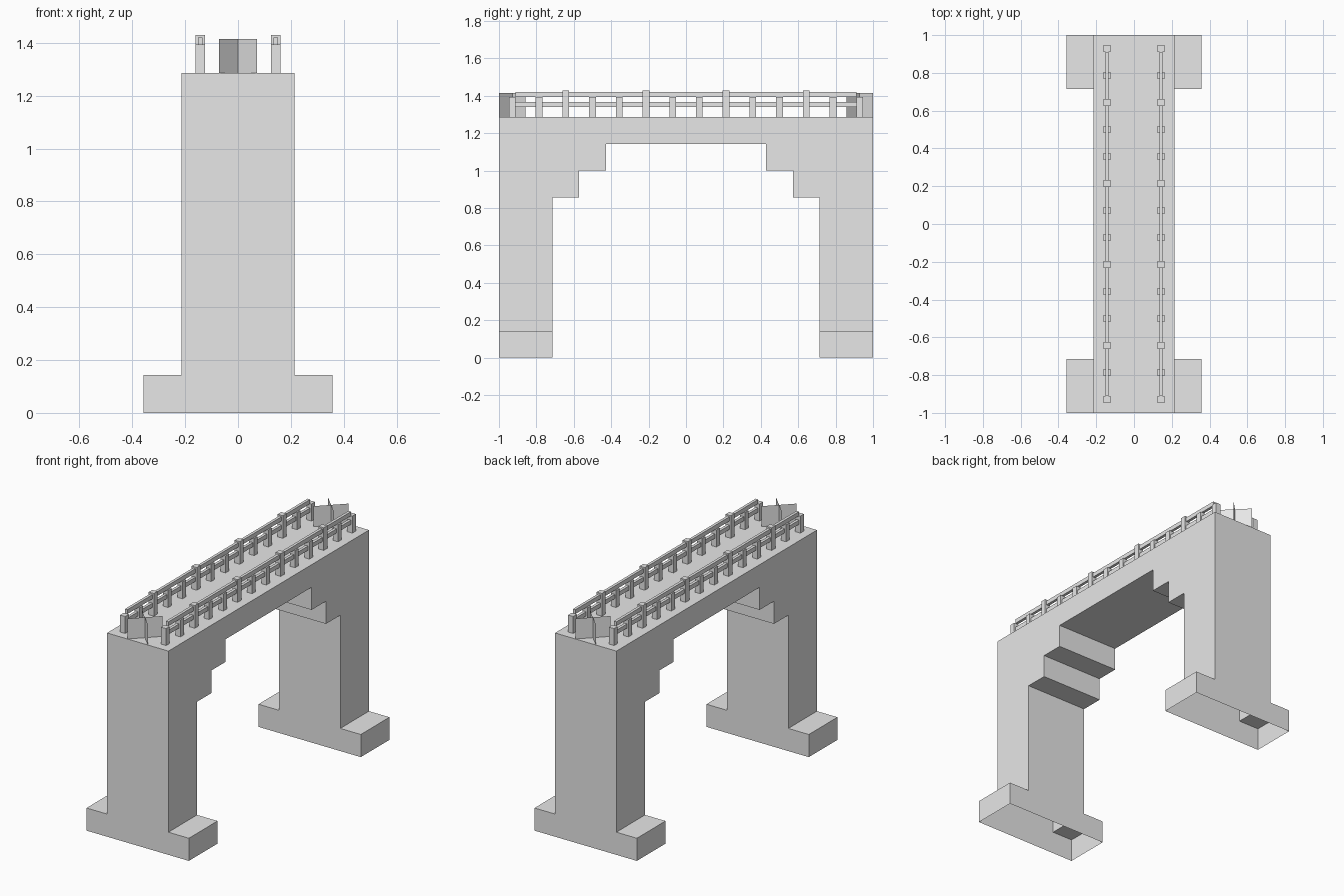
import bpy, bmesh
from mathutils import Vector

if "Cube" in bpy.data.objects:
    bpy.data.objects.remove(bpy.data.objects["Cube"])

U = 1 / 7          # one block of the design grid
DECK = 9 * U       # height of the walkway

stone = bpy.data.materials.new("light grey")
stone.diffuse_color = (0.8, 0.8, 0.8, 1)
stone.use_nodes = True
stone.node_tree.nodes["Principled BSDF"].inputs["Base Color"].default_value = stone.diffuse_color


def finish(name, bm):
    me = bpy.data.meshes.new(name)
    bm.to_mesh(me)
    bm.free()
    me.materials.append(stone)
    ob = bpy.data.objects.new(name, me)
    bpy.context.collection.objects.link(ob)
    return ob


def prism(name, points, direction, is_open):
    """Extrude a closed profile and drop the faces that are left open."""
    bm = bmesh.new()
    face = bm.faces.new([bm.verts.new(p) for p in points])
    ext = bmesh.ops.extrude_face_region(bm, geom=[face], use_keep_orig=True)
    moved = [g for g in ext["geom"] if isinstance(g, bmesh.types.BMVert)]
    bmesh.ops.translate(bm, vec=Vector(direction), verts=moved)
    bmesh.ops.recalc_face_normals(bm, faces=bm.faces[:])
    gone = [f for f in bm.faces if is_open(f.calc_center_median())]
    bmesh.ops.delete(bm, geom=gone, context='FACES')
    return finish(name, bm)


def add_box(bm, lo, hi):
    verts = bmesh.ops.create_cube(bm, size=1)["verts"]
    for v in verts:
        v.co = [(l + h) / 2 + c * (h - l) for l, h, c in zip(lo, hi, v.co)]


# Bridge body: stepped arch profile, hollow and open where it meets the feet
half = [(7, 9), (7, 1), (5, 1), (5, 6), (4, 6), (4, 7), (3, 7), (3, 8)]
outline = half + [(-y, z) for y, z in reversed(half)]
prism("bridge_body", [(-1.5 * U, y * U, z * U) for y, z in outline],
      (3 * U, 0, 0), lambda c: abs(c.z - U) < 1e-4)

# Wide feet, open underneath and into the legs
foot = [(-2.5, 0), (2.5, 0), (2.5, 1), (1.5, 1), (-1.5, 1), (-2.5, 1)]
for name, y in (("front_foot", -7), ("back_foot", 5)):
    prism(name, [(x * U, y * U, z * U) for x, z in foot], (0, 2 * U, 0),
          lambda c: c.z < 1e-4 or (abs(c.z - U) < 1e-4 and abs(c.x) < 1e-4))

# Railings: posts every block, every third one tall, with two rails
for side, x in (("left", -U), ("right", U)):
    bm = bmesh.new()
    for i in range(14):
        y = (i - 6.5) * U
        top = U if i in (2, 5, 8, 11) else 0.75 * U
        r = U / 8
        add_box(bm, (x - r, y - r, DECK), (x + r, y + r, DECK + top))
    finish(side + "_railing_posts", bm)

    bm = bmesh.new()
    end, r = 6.375 * U, U / 16
    for low, high in ((6 / 16, 9 / 16), (12 / 16, 15 / 16)):
        add_box(bm, (x - r, -end, DECK + low * U), (x + r, end, DECK + high * U))
    finish(side + "_rails", bm)

# Crossed upright panels at each end of the walkway
for name, y in (("front_crossed_panels", -6.5 * U), ("back_crossed_panels", 6.5 * U)):
    bm = bmesh.new()
    h = U / 2
    for s in (-1, 1):
        quad = [(-h, -s * h, 0), (h, s * h, 0), (h, s * h, 0.9 * U), (-h, -s * h, 0.9 * U)]
        bm.faces.new([bm.verts.new((a, y + b, DECK + c)) for a, b, c in quad])
    finish(name, bm)
